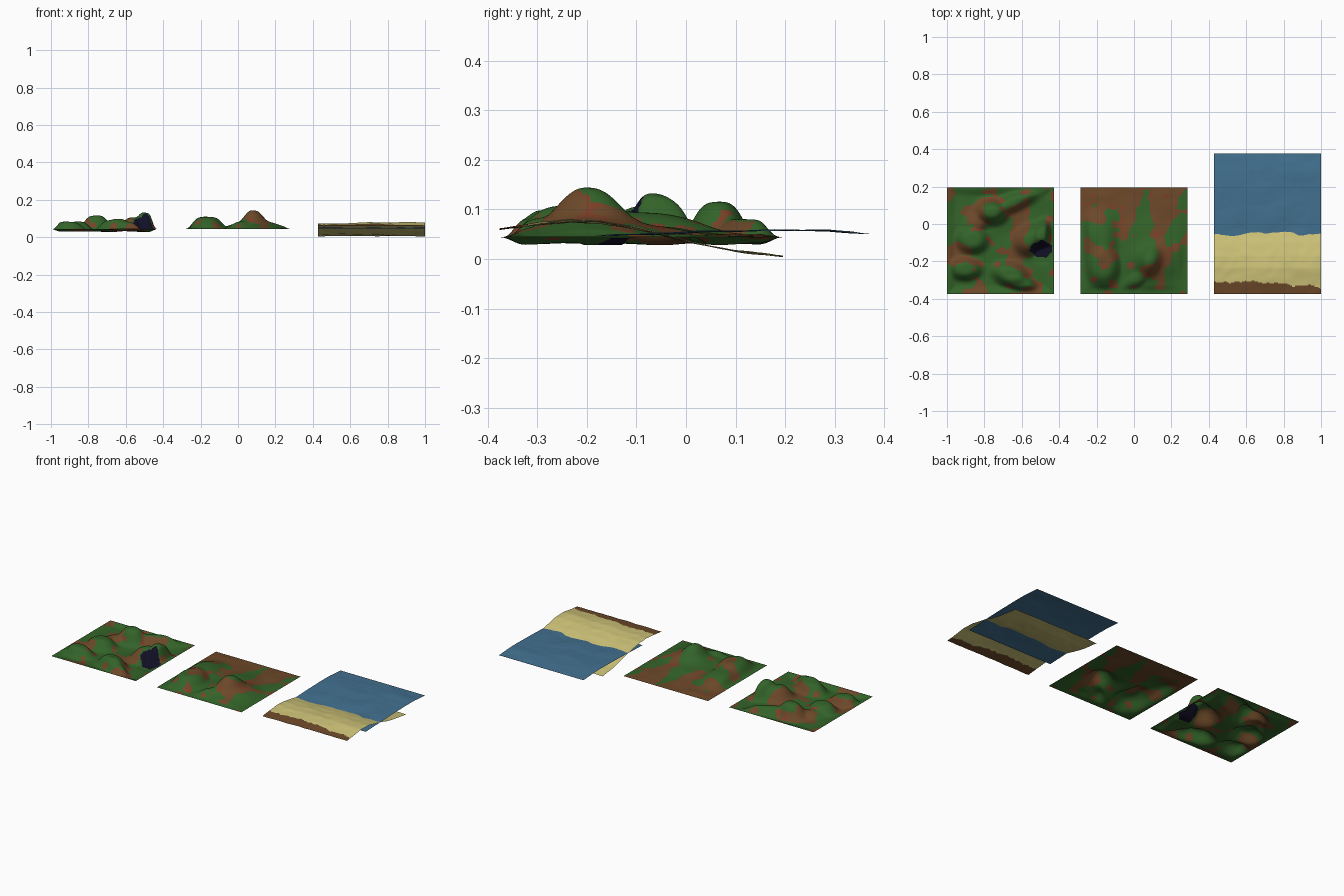
import bpy, bmesh, math
from mathutils import noise, Vector

if "Cube" in bpy.data.objects:
    bpy.data.objects.remove(bpy.data.objects["Cube"])

SIZE, RES = 0.571, 100
CY = -0.09


def material(name, rgb):
    m = bpy.data.materials.new(name)
    m.diffuse_color = (*rgb, 1)
    m.use_nodes = True
    m.node_tree.nodes["Principled BSDF"].inputs["Base Color"].default_value = m.diffuse_color
    return m


GRASS = material("grass", (0.033, 0.125, 0.022))
EARTH = material("earth", (0.15, 0.066, 0.022))
CLAY = material("clay", (0.20, 0.05, 0.02))
DARK = material("cave_dark", (0.006, 0.005, 0.02))
SAND = material("sand", (0.62, 0.55, 0.19))
WATER = material("water", (0.055, 0.165, 0.28))


def rough(x, y, scale, seed=0.0):
    return noise.noise(Vector((x * scale, y * scale, seed)))


def mound(x, y, cx, cy, rx, ry, h, angle=0, power=3.5):
    """Flat-topped elliptical hill; higher power gives steeper sides."""
    a = math.radians(angle)
    dx, dy = x - cx, y - cy
    u = (dx * math.cos(a) + dy * math.sin(a)) / rx
    v = (-dx * math.sin(a) + dy * math.cos(a)) / ry
    return h * math.exp(-math.hypot(u, v) ** power)


def profile(points, t):
    """Smooth interpolation through (position, height) pairs."""
    for (a, za), (b, zb) in zip(points, points[1:]):
        if t <= b:
            return za + (zb - za) * max(0, (t - a) / (b - a))
    return points[-1][1]


def edge_fade(x, y, cx, cy):
    d = SIZE / 2 - max(abs(x - cx), abs(y - cy))
    f = min(1, max(0, d / 0.05))
    return f * f * (3 - 2 * f)


def sheet(name, cx, cy, height, mats, pick):
    """Square height field with a material chosen for every face."""
    bm = bmesh.new()
    bmesh.ops.create_grid(bm, x_segments=RES, y_segments=RES, size=SIZE / 2)
    for v in bm.verts:
        v.co.x += cx
        v.co.y += cy
        v.co.z = height(v.co.x, v.co.y)
    bm.normal_update()
    for f in bm.faces:
        f.smooth = True
        c = f.calc_center_median()
        f.material_index = pick(c.x, c.y, c.z, 1 - abs(f.normal.z))
    me = bpy.data.meshes.new(name)
    bm.to_mesh(me)
    bm.free()
    for m in mats:
        me.materials.append(m)
    ob = bpy.data.objects.new(name, me)
    bpy.context.collection.objects.link(ob)
    return ob


# Left patch: several rounded hills, sagging valleys and a cave hollow
HX = -0.7135
HILLS = [
    (-0.76, 0.065, 0.075, 0.06, 0.083, 0, 3.5),
    (-0.64, 0.12, 0.13, 0.045, 0.05, 25, 3),
    (-0.83, 0.015, 0.10, 0.05, 0.035, 45, 3),
    (-0.865, -0.085, 0.08, 0.065, 0.052, 0, 4),
    (-0.905, -0.24, 0.085, 0.055, 0.05, 0, 4),
    (-0.66, -0.27, 0.09, 0.06, 0.06, -15, 4),
    (-0.61, -0.315, 0.09, 0.045, 0.048, -20, 4),
    (-0.54, -0.085, 0.095, 0.075, 0.075, 20, 4),
    (-0.49, -0.06, 0.05, 0.075, 0.088, -15, 4),
]


def hills_z(x, y):
    f = edge_fade(x, y, HX, CY)
    z = (sum(mound(x, y, *h) ** 3 for h in HILLS)) ** (1 / 3)
    z -= mound(x, y, -0.495, -0.145, 0.05, 0.045, 0.05, 0, 3)
    z += 0.006 * rough(x, y, 9) - 0.013
    return 0.044 + f * max(z, -0.016)


def hills_pick(x, y, z, slope):
    if math.hypot((x + 0.495) / 0.055, (y + 0.135) / 0.045) + 0.3 * rough(x, y, 30) < 1:
        return 3
    t = rough(x, y, 9, 4) + 0.35 * rough(x, y, 25, 2) + min(slope, 0.3) * 0.9
    if z > 0.075:
        t -= 0.15
    return 1 if t > 0.30 else 2 if t > 0.20 else 0


sheet("hill_terrain", HX, CY, hills_z, [GRASS, EARTH, CLAY, DARK], hills_pick)

# Middle patch: a long tongue-shaped ridge and a tall knoll
KNOLLS = [
    (-0.165, -0.22, 0.085, 0.11, 0.062, 0, 4),
    (-0.18, -0.08, 0.09, 0.13, 0.045, 0, 3),
    (0.085, -0.195, 0.065, 0.085, 0.092, -20, 2.6),
    (0.09, -0.19, 0.14, 0.12, 0.045, 0, 2.5),
    (0.02, -0.29, 0.07, 0.04, 0.035, 35, 3),
    (0.03, -0.07, 0.13, 0.10, 0.02, 0, 2.5),
]


def ridge_z(x, y):
    f = edge_fade(x, y, 0, CY)
    z = (sum(mound(x, y, *k) ** 3 for k in KNOLLS)) ** (1 / 3)
    return 0.044 + f * (z + 0.003 + 0.005 * rough(x, y, 10, 7))


def ridge_pick(x, y, z, slope):
    t = (rough(x, y, 10, 9) * 0.7 + 0.35 * rough(x, y, 25, 5)
         + min(slope, 0.3) * 0.7 + (y + 0.03) * 2.2)
    if y < -0.03:
        t = max(t, t + 0.35 * min(-y - 0.03, 0.3) * 5)
    return 1 if t > 0.22 else 2 if t > 0.13 else 0


sheet("ridge_terrain", 0, CY, ridge_z, [GRASS, EARTH, CLAY], ridge_pick)

# Right patch: beach rising from the sea to a low dune
BX = 0.7135
BEACH = [(-0.376, 0.060), (-0.30, 0.069), (-0.235, 0.076), (-0.17, 0.073), (-0.10, 0.061),
         (-0.05, 0.050), (0, 0.036), (0.05, 0.025), (0.10, 0.016), (0.15, 0.011), (0.196, 0.006)]


def beach_z(x, y):
    z = profile(BEACH, y) + 0.004 * rough(x, y, 8, 3) + 0.0015 * rough(x, y, 22, 1)
    bow = 0.004 * math.cos((x - 0.82) * 7) * math.exp(-((y + 0.22) / 0.12) ** 2)
    return max(0, z + bow)


def beach_pick(x, y, z, slope):
    line = -0.31 - 0.15 * max(0, x - 0.75) + 0.025 * rough(x, 0, 9, 2) + 0.012 * rough(x, 0, 30)
    return 1 if y < line else 0


sheet("beach", BX, CY, beach_z, [SAND, EARTH], beach_pick)

# Rippled water sheet reaching beyond the beach
SWELL = [(-0.193, 0.046), (-0.06, 0.051), (0.05, 0.055), (0.2, 0.058), (0.28, 0.057), (0.378, 0.050)]


def water_z(x, y):
    f = edge_fade(x, y, BX, 0.0925)
    return profile(SWELL, y) + f * (0.004 * rough(x, y, 9, 6) + 0.001 * rough(x, y, 25, 6))


sheet("water", BX, 0.0925, water_z, [WATER], lambda *a: 0)
